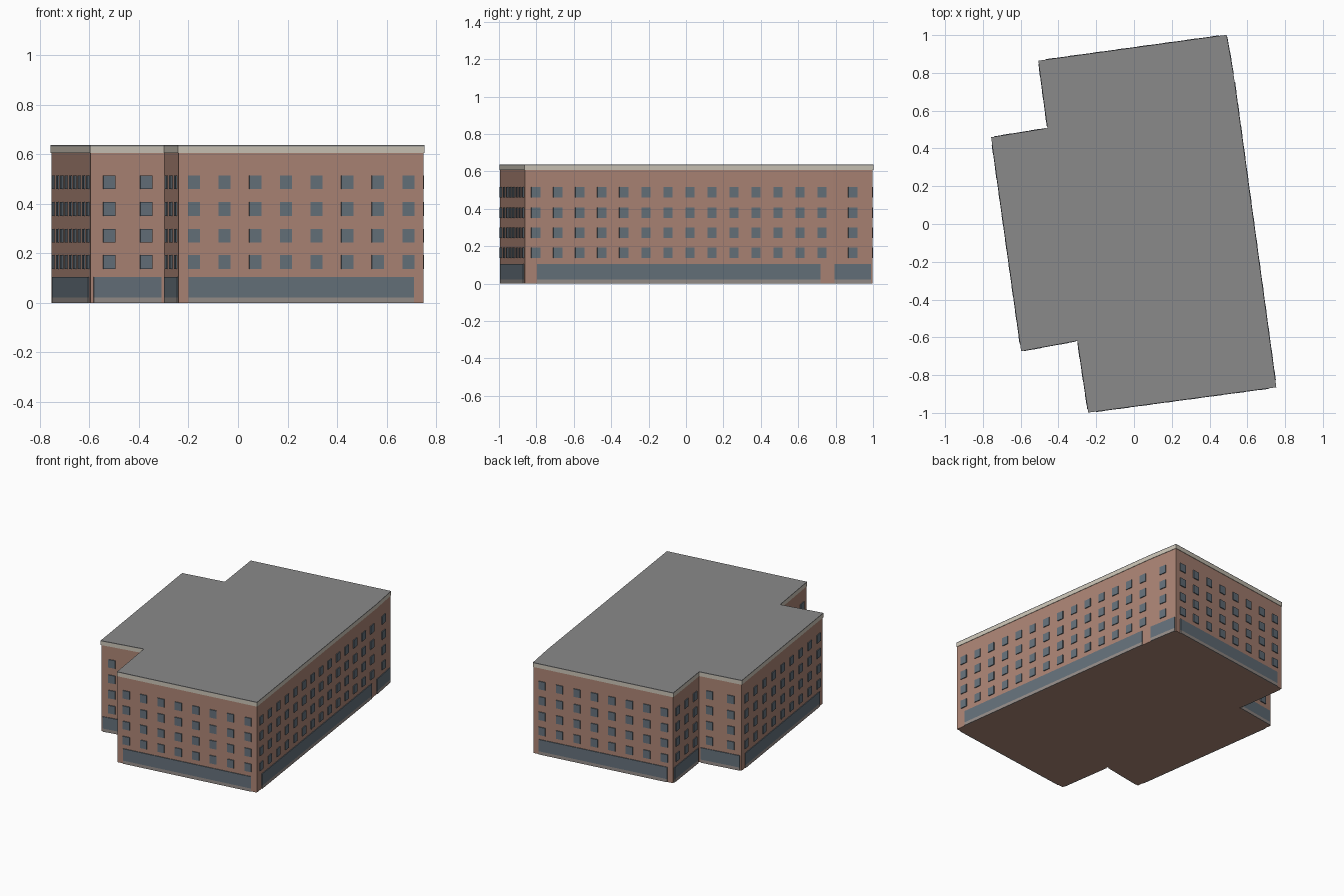
import bpy, bmesh
from mathutils import Vector

if "Cube" in bpy.data.objects:
    bpy.data.objects.remove(bpy.data.objects["Cube"])

# Footprint corners, counter-clockwise
FOOT = [Vector(p) for p in [(-0.24, -0.995), (0.75, -0.862), (0.525, 0.785),
        (0.488, 0.998), (-0.503, 0.862), (-0.455, 0.505), (-0.753, 0.457),
        (-0.595, -0.67), (-0.297, -0.615)]]
FLOORS = [0.165, 0.271, 0.379, 0.487]


def material(name, srgb):
    m = bpy.data.materials.new(name)
    lin = [((c / 255 + 0.055) / 1.055) ** 2.4 for c in srgb]
    m.diffuse_color = (*lin, 1)
    m.use_nodes = True
    m.node_tree.nodes["Principled BSDF"].inputs["Base Color"].default_value = m.diffuse_color
    return m


brick = material("brick", (172, 133, 117))
glass = material("blue_grey_glass", (101, 113, 123))
stone = material("pale_stone", (203, 196, 182))
plinth = material("grey_plinth", (150, 142, 138))
roof_grey = material("roof_grey", (138, 138, 138))


def make(name, bm, mat):
    bmesh.ops.recalc_face_normals(bm, faces=bm.faces)
    me = bpy.data.meshes.new(name)
    bm.to_mesh(me)
    bm.free()
    me.materials.append(mat)
    ob = bpy.data.objects.new(name, me)
    bpy.context.collection.objects.link(ob)


def offset(points, d):
    """Move every wall outward by d, keeping mitred corners."""
    out = []
    for i, p in enumerate(points):
        a = (p - points[i - 1]).normalized()
        b = (points[(i + 1) % len(points)] - p).normalized()
        na, nb = Vector((a.y, -a.x)), Vector((b.y, -b.x))
        out.append(p + (na + nb) * d / (1 + na.dot(nb)))
    return out


def prism(bm, points, z0, z1):
    base = bm.faces.new([bm.verts.new((p.x, p.y, z0)) for p in points])
    top = bmesh.ops.extrude_face_region(bm, geom=[base])["geom"]
    if base not in bm.faces[:]:
        bm.faces.new([bm.verts.new((p.x, p.y, z0)) for p in points])
    for v in top:
        if isinstance(v, bmesh.types.BMVert):
            v.co.z = z1


def panel(bm, a, b, u0, u1, z0, z1, depth):
    """Thin box standing proud of wall a-b between distances u0 and u1."""
    t = (b - a).normalized()
    n = Vector((t.y, -t.x))
    prism(bm, [a + t * u0 + n * depth, a + t * u1 + n * depth,
               a + t * u1 - n * 0.003, a + t * u0 - n * 0.003], z0, z1)


def slab(name, d, z0, z1, mat):
    bm = bmesh.new()
    prism(bm, offset(FOOT, d), z0, z1)
    make(name, bm, mat)


# Main body, stone cornice and flat roof
slab("brick_walls", 0.0, 0.0, 0.606, brick)
slab("cornice", 0.003, 0.606, 0.632, stone)
slab("roof", 0.003, 0.632, 0.637, roof_grey)

# Windows, ground floor glazing and plinth on every wall
win, shop, foot = bmesh.new(), bmesh.new(), bmesh.new()
for i, a in enumerate(FOOT):
    b = FOOT[(i + 1) % len(FOOT)]
    length = (b - a).length
    count = max(1, int(length / 0.115))
    for k in range(count):
        c = length * (k + 0.5) / count
        for z in FLOORS:
            panel(win, a, b, c - 0.0245, c + 0.0245, z - 0.028, z + 0.028, 0.006)
    m = length * 0.04
    panel(shop, a, b, m, length - m, 0.022, 0.105, 0.005)
    panel(foot, a, b, m, length - m, 0.0, 0.022, 0.005)
make("windows", win, glass)
make("shop_glazing", shop, glass)
make("plinth", foot, plinth)
